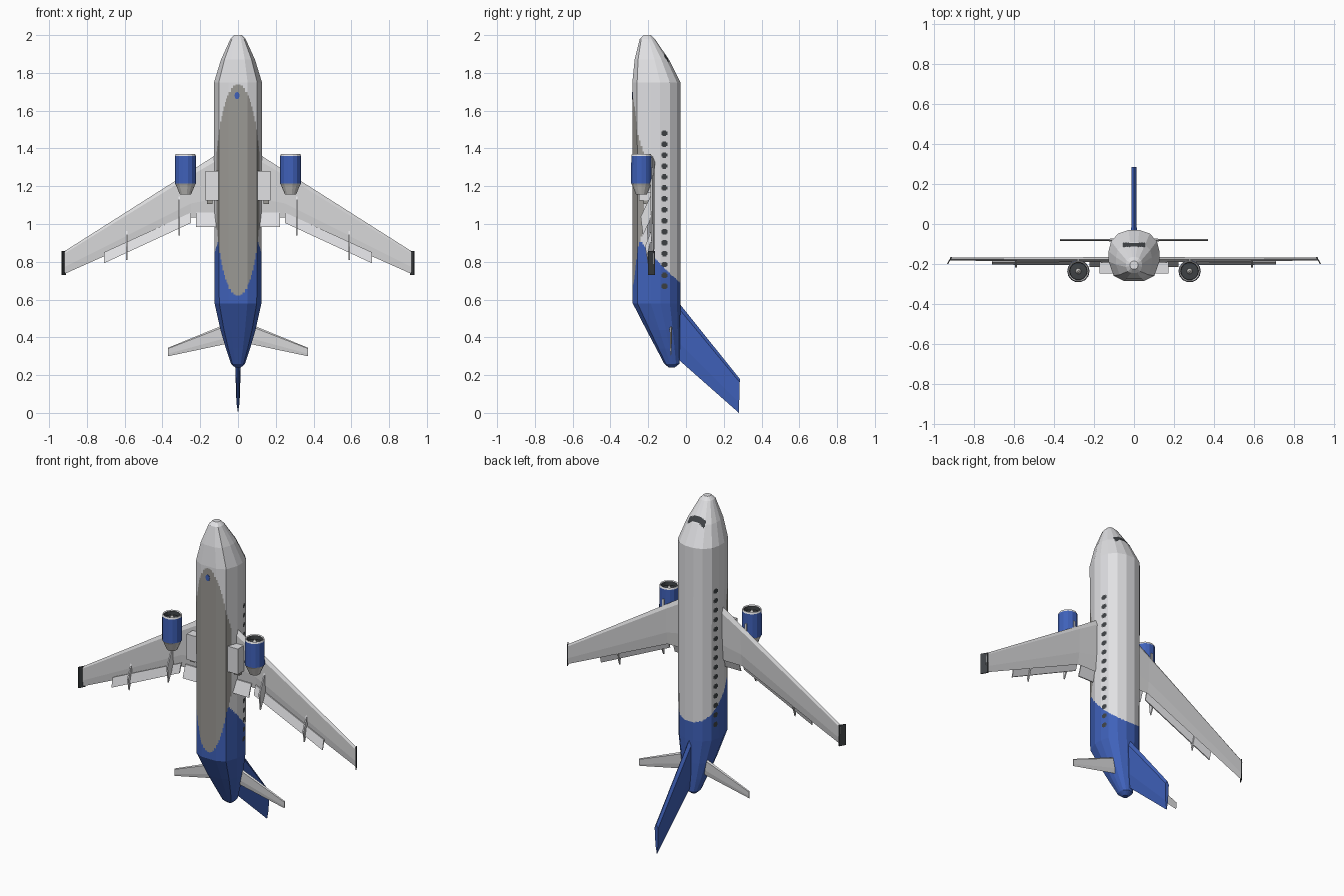
import bpy, bmesh, math
from mathutils import Vector

if "Cube" in bpy.data.objects:
    bpy.data.objects.remove(bpy.data.objects["Cube"])


def mat(name, *c):
    m = bpy.data.materials.new(name)
    m.diffuse_color = (*c, 1)
    m.use_nodes = True
    m.node_tree.nodes["Principled BSDF"].inputs["Base Color"].default_value = m.diffuse_color
    return m


WHITE = mat("white paint", .75, .75, .77)
BLUE = mat("blue paint", .05, .12, .49)
WING = mat("wing light grey", .70, .70, .71)
BELLY = mat("belly grey", .33, .32, .30)
DARK = mat("dark grey", .05, .055, .06)
METAL = mat("engine metal", .62, .61, .59)


def loft(name, rings, mats, rule=None, mirror=1):
    """Skin a list of equal rings, cap both ends, colour faces by a rule."""
    n = len(rings[0])
    bm = bmesh.new()
    vs = [[bm.verts.new((p[0] * mirror, p[1], p[2])) for p in r] for r in rings]
    for a, b in zip(vs, vs[1:]):
        for i in range(n):
            j = (i + 1) % n
            bm.faces.new((a[i], a[j], b[j], b[i]))
    bm.faces.new(vs[0])
    bm.faces.new(vs[-1])
    bmesh.ops.recalc_face_normals(bm, faces=bm.faces)
    bm.faces.index_update()
    bm.normal_update()
    if rule:
        for f in bm.faces:
            f.material_index = rule(f)
    me = bpy.data.meshes.new(name)
    bm.to_mesh(me)
    bm.free()
    for m in mats:
        me.materials.append(m)
    ob = bpy.data.objects.new(name, me)
    bpy.context.collection.objects.link(ob)
    return ob


def pair(name, rings, mats, rule=None):
    for side, s in (("right", 1), ("left", -1)):
        loft(f"{side}_{name}", rings, mats, rule, s)


def box(x0, x1, y0, y1, z0, z1):
    return [[(x0, y0, z), (x1, y0, z), (x1, y1, z), (x0, y1, z)] for z in (z0, z1)]


def foil(le, te, t, axis):
    """Six-point wing section from leading to trailing edge."""
    le, te, d = Vector(le), Vector(te), Vector(axis) * t
    a, b = le.lerp(te, .1), le.lerp(te, .7)
    return [le, a + d, b + d * .7, te, b - d * .7, a - d]


def lerp(a, b, t):
    return tuple(p + (q - p) * t for p, q in zip(a, b))


# Fuselage: 14-sided section lofted along z, finely cut so paint can follow curves
half = [(.4, 0), (.8, .1), (1, .38), (1, .58), (.9, .78), (.62, .93), (.22, 1)]
outline = half + [(-u, v) for u, v in reversed(half)]
section = [lerp(outline[i], outline[(i + 1) % 14], k / 8) for i in range(14) for k in range(8)]
stations = [  # z, belly y, back y, half width
    (2.0, -.225, -.185, .02), (1.98, -.245, -.165, .04), (1.87, -.272, -.09, .09),
    (1.75, -.284, -.03, .127), (.58, -.282, -.03, .124), (.44, -.21, -.031, .093),
    (.34, -.157, -.033, .064), (.26, -.115, -.035, .037), (.24, -.09, -.06, .015)]
cuts = []
for a, b in zip(stations, stations[1:]):
    k = max(1, round((a[0] - b[0]) / .0058))
    cuts += [lerp(a, b, i / k) for i in range(k)]
cuts.append(stations[-1])
PITCH = 1.17 / 202 * 10  # window spacing, ten cuts


def livery(f):
    x, y, z = f.calc_center_median()
    # cabin windows: plus shapes along both sides
    if .645 < z < 1.5:
        dz = abs((1.75 - z - PITCH * .05) / PITCH % 1 - .6) * PITCH
        dy = abs(y + .1125)
        if max(dz, dy) < .0155 and min(dz, dy) < .0085:
            return 3
    # belly panel, tail paint, cockpit windows
    if y < -.22 and (x / .12) ** 2 + ((z - 1.18) / .56) ** 2 < 1:
        return 2
    d = max(0, -.03 - y)
    if z < .69 + .8 * d + 1.2 * d * d:
        return 1
    if z > 1.84 and abs(x) < .056 and -.115 < y < -.093:
        return 3
    return 0


loft("fuselage", [[(u * w, y0 + (y1 - y0) * v, z) for u, v in section]
                  for z, y0, y1, w in cuts], [WHITE, BLUE, BELLY, DARK], livery)

# Round blue spot under the nose
loft("belly_spot", [[(-.005 + .014 * math.cos(k * math.pi / 4), y, 1.68 + .02 * math.sin(k * math.pi / 4))
                     for k in range(8)] for y in (-.281, -.286)], [BLUE])

# Wings and tailplane
Y = (0, 1, 0)
pair("wing", [foil((.08, -.178, 1.39), (.08, -.18, 1.035), .014, Y),
              foil((.25, -.178, 1.28), (.25, -.18, 1.035), .012, Y),
              foil((.92, -.175, .855), (.92, -.177, .735), .007, Y)], [WING])
pair("tailplane", [foil((.04, -.08, .48), (.04, -.08, .37), .007, Y),
                   foil((.37, -.08, .345), (.37, -.08, .30), .004, Y)], [WING])

# Wing tip fences
pair("wingtip_fence", [[(.910, -.165, z), (.916, -.165, z), (.935, -.2, z), (.929, -.2, z)]
                       for z in (.73, .857)], [DARK])


# Flaps hanging behind the trailing edge
def flap(x, z0, z1, y):
    return [(x, -.183, z0), (x, -.19, z0), (x, y - .003, z1), (x, y + .003, z1)]


pair("outer_flap", [flap(.25, 1.06, 1.005, -.203), flap(.71, .85, .792, -.2)], [WHITE])
pair("inner_flap", [flap(.1, 1.06, .985, -.212), flap(.222, 1.06, .985, -.212)], [WHITE])

# Flap track fairings: thin fins under the wing
for name, x, z0, z1, y in (("inner", .31, .94, 1.16, -.24), ("outer", .59, .81, .97, -.217)):
    zm = z0 + (z1 - z0) * .45
    pair(f"{name}_flap_fairing", [[(x + o, -.182, z1), (x + o, y, zm), (x + o, y + .012, z0),
                                   (x + o, -.182, zm)] for o in (-.004, .004)], [WHITE])

# Tail fin
X = (1, 0, 0)
loft("tail_fin", [foil((0, -.06, .61), (0, -.06, .30), .014, X),
                  foil((0, .285, .18), (0, .28, 0), .012, X)], [BLUE])

# Belly fairing boxes with small wheel stubs
pair("gear_fairing", box(.09, .172, -.248, -.175, 1.125, 1.28), [WHITE])
pair("gear_stub", box(.135, .165, -.225, -.2, 1.107, 1.13), [BELLY])

# Engines: turned profile with hub, fan, lip, cowl and exhaust cone
profile = [(.004, 1.362), (.014, 1.345), (.043, 1.343), (.045, 1.366), (.051, 1.371),
           (.055, 1.36), (.056, 1.215), (.05, 1.205), (.03, 1.157), (.024, 1.157), (.022, 1.175)]
segment = [2, 3, 3, 0, 0, 1, 2, 2, 2, 3]
N = 14
pair("engine", [[(.278 + r * math.cos(k * math.tau / N), -.236 + r * math.sin(k * math.tau / N), z)
                 for k in range(N)] for r, z in profile], [WHITE, BLUE, METAL, DARK],
     lambda f: segment[f.index // N] if f.index < N * 10 else (2 if f.normal.z > 0 else 3))
pair("engine_pylon", box(.272, .284, -.2, -.176, 1.165, 1.3), [WHITE])
